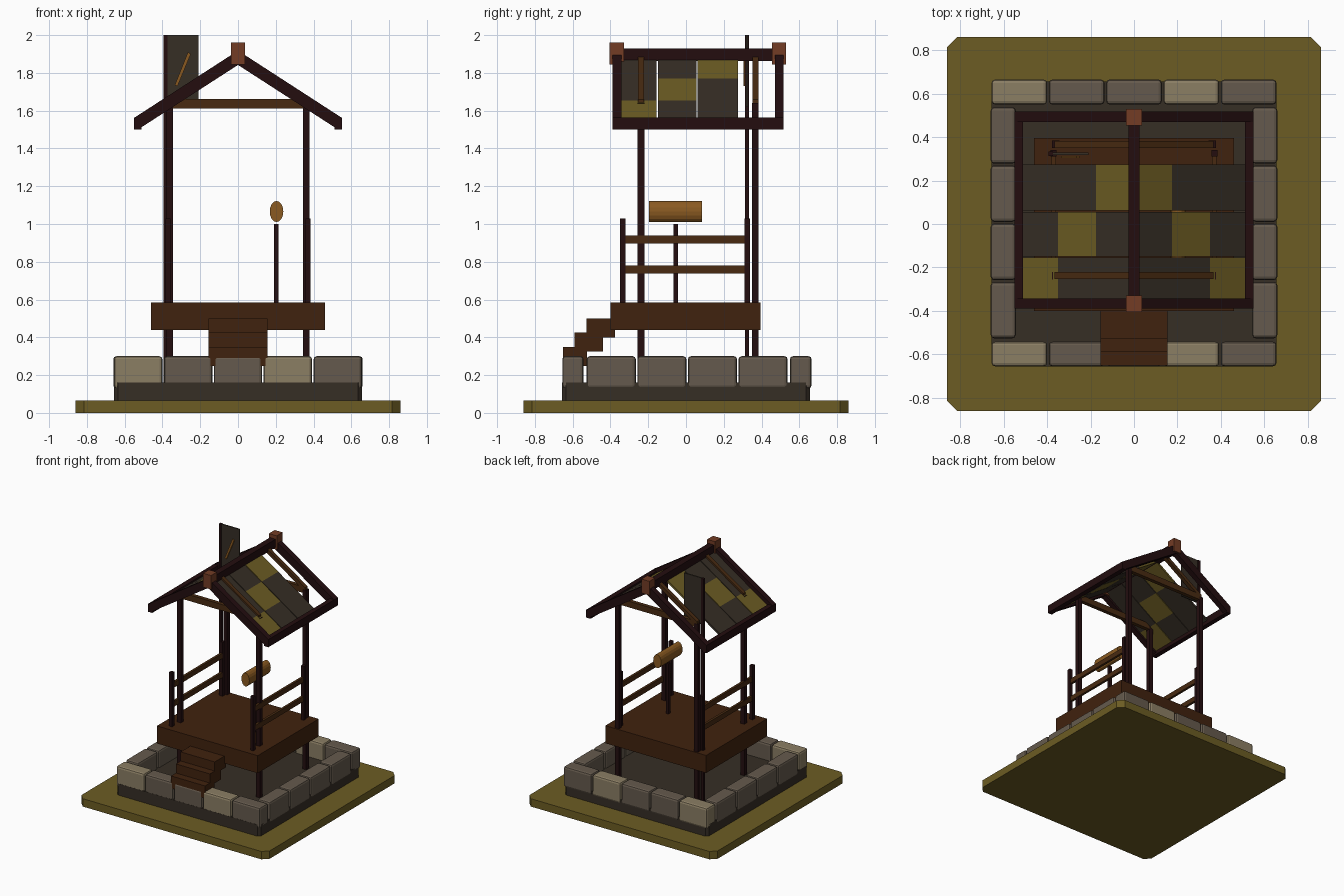
import bpy, bmesh, math
from mathutils import Vector

if "Cube" in bpy.data.objects:
    bpy.data.objects.remove(bpy.data.objects["Cube"])


def material(name, r, g, b):
    m = bpy.data.materials.new(name)
    lin = [((c / 255 + 0.055) / 1.055) ** 2.4 for c in (r, g, b)]
    m.diffuse_color = (*lin, 1)
    m.use_nodes = True
    m.node_tree.nodes["Principled BSDF"].inputs["Base Color"].default_value = m.diffuse_color
    return m


OLIVE = material("moss olive", 108, 92, 35)
DARK = material("dark slate", 54, 46, 37)
LIGHT = material("light stone", 139, 126, 100)
MID = material("mid stone", 101, 90, 77)
PLANK = material("plank brown", 64, 34, 14)
RAIL = material("rail brown", 72, 42, 17)
POST = material("dark timber", 35, 13, 15)
COPPER = material("copper cap", 115, 60, 37)
LOG = material("log orange", 138, 90, 33)


def finish(name, bm, mat, bevel=0):
    bmesh.ops.recalc_face_normals(bm, faces=bm.faces)
    me = bpy.data.meshes.new(name)
    bm.to_mesh(me)
    bm.free()
    me.materials.append(mat)
    ob = bpy.data.objects.new(name, me)
    bpy.context.collection.objects.link(ob)
    if bevel:
        mod = ob.modifiers.new("soft edges", 'BEVEL')
        mod.width, mod.segments = bevel, 2
    return ob


def prism(name, pts, axis, lo, hi, mat):
    """Extrude a 2D outline: axis 'y' takes (x, z) points, axis 'z' takes (x, y)."""
    bm = bmesh.new()
    put = (lambda p, h: (p[0], h, p[1])) if axis == 'y' else (lambda p, h: (p[0], p[1], h))
    a = [bm.verts.new(put(p, lo)) for p in pts]
    b = [bm.verts.new(put(p, hi)) for p in pts]
    bm.faces.new(a)
    bm.faces.new(b)
    for i in range(len(pts)):
        j = (i + 1) % len(pts)
        bm.faces.new((a[i], a[j], b[j], b[i]))
    return finish(name, bm, mat)


def box(name, x, y, z, mat, bevel=0):
    bm = bmesh.new()
    bmesh.ops.create_cube(bm, size=1)
    for v in bm.verts:
        v.co = Vector([(r[0] + r[1]) / 2 + c * (r[1] - r[0]) for r, c in zip((x, y, z), v.co)])
    return finish(name, bm, mat, bevel)


def slab(name, h, c, z0, z1, mat):
    k = h - c
    pts = [(-k, -h), (k, -h), (h, -k), (h, k), (k, h), (-k, h), (-h, k), (-h, -k)]
    return prism(name, pts, 'z', z0, z1, mat)


def sloped(name, x0, x1, ztop, zlow, thick, y0, y1, mat, side):
    """Bar following the roof pitch between two x positions on one side."""
    pts = [(side * x0, ztop), (side * x1, zlow), (side * x1, zlow - thick), (side * x0, ztop - thick)]
    return prism(name, pts, 'y', y0, y1, mat)


# ground and foundation
slab("ground_plate", 0.86, 0.045, 0, 0.065, OLIVE)
slab("foundation", 0.656, 0.02, 0.06, 0.16, DARK)

# stone border
for row, (y0, y1) in {"front": (-0.655, -0.542), "back": (0.55, 0.665)}.items():
    for i in range(5):
        c = (i - 2) * 0.264
        box(f"{row}_stone_{i + 1}", (c - 0.128, c + 0.128), (y0, y1), (0.13, 0.30),
            LIGHT if i in (0, 3) else MID, 0.016)
for s, side in ((-1, "left"), (1, "right")):
    for i in range(4):
        c = 0.408 - i * 0.268
        box(f"{side}_stone_{i + 1}", sorted((s * 0.544, s * 0.66)), (c - 0.13, c + 0.13),
            (0.13, 0.30), MID, 0.016)

# platform and steps
box("platform", (-0.46, 0.46), (-0.40, 0.395), (0.44, 0.585), PLANK)
for i, y1 in enumerate((-0.525, -0.44, -0.375)):
    box(f"step_{i + 1}", (-0.155, 0.155), (-0.652 + i * 0.063, y1),
        (0.248 + i * 0.076, 0.35 + i * 0.075), PLANK)

FRONT_Y, BACK_Y = -0.238, 0.367
for s, side in ((-1, "left"), (1, "right")):
    # roof posts
    for y, end in ((FRONT_Y, "front"), (BACK_Y, "back")):
        box(f"{end}_{side}_post", sorted((s * 0.343, s * 0.378)), (y - 0.018, y + 0.018),
            (0.15, 1.64), POST)
    # railing
    for y, end in ((-0.335, "front"), (0.325, "back")):
        box(f"{end}_{side}_rail_post", sorted((s * 0.357, s * 0.384)), (y - 0.015, y + 0.015),
            (0.58, 1.03), POST)
    for z, level in ((0.76, "lower"), (0.918, "upper")):
        box(f"{side}_{level}_rail", sorted((s * 0.36, s * 0.38)), (-0.33, 0.325),
            (z - 0.021, z + 0.021), RAIL)

    # gable rafters and eave beam
    for y0, y1, end in ((-0.39, -0.342), (0.47, 0.517)) and ((-0.39, -0.342, "front"), (0.47, 0.517, "back")):
        pts = [(0, 1.918), (0.55, 1.562), (0.55, 1.505), (0.53, 1.50), (0, 1.842)]
        prism(f"{end}_{side}_rafter", [(s * x, z) for x, z in pts], 'y', y0, y1, POST)
    box(f"{side}_eave_beam", sorted((s * 0.51, s * 0.55)), (-0.39, 0.517), (1.50, 1.564), POST)

    # inner rafters above the posts
    for y, end in ((FRONT_Y, "front"), (BACK_Y, "back")):
        sloped(f"{end}_{side}_inner_rafter", 0, 0.367, 1.90, 1.66, 0.035,
               y - 0.016, y + 0.016, RAIL, s)

    # roof panels: three strips, one olive tile stepping down each strip
    cuts = (0, 0.175, 0.35, 0.515)
    for r, (y0, y1) in enumerate(((0.062, 0.275), (-0.149, 0.056), (-0.342, -0.155))):
        for k in range(3):
            x0, x1 = cuts[k], cuts[k + 1]
            sloped(f"{side}_roof_tile_{r + 1}_{k + 1}", x0, x1, 1.885 - 0.657 * x0,
                   1.885 - 0.657 * x1, 0.02, y0, y1, OLIVE if k == r else DARK, s)

# tie beams, ridge and ridge caps
for y, end in ((FRONT_Y, "front"), (BACK_Y, "back")):
    box(f"{end}_tie_beam", (-0.36, 0.36), (y - 0.016, y + 0.016), (1.612, 1.662), RAIL)
box("ridge_beam", (-0.026, 0.026), (-0.39, 0.517), (1.862, 1.93), POST)
for y, end in ((-0.366, "front"), (0.492, "back")):
    box(f"{end}_ridge_cap", (-0.036, 0.036), (y - 0.038, y + 0.038), (1.845, 1.96), COPPER)

# banner pole, panel and diagonal stripe
box("banner_pole", (-0.394, -0.372), (0.312, 0.334), (0.15, 2.0), POST)
box("banner_panel", (-0.375, -0.21), (0.317, 0.328), (1.62, 2.0), DARK)
prism("banner_stripe", [(-0.335, 1.735), (-0.32, 1.73), (-0.25, 1.90), (-0.265, 1.91)],
      'y', 0.304, 0.313, LOG)

# hanging log above its stand
box("log_stand", (0.19, 0.214), (-0.067, -0.043), (0.58, 1.0), POST)
log = [(0.204 + 0.036 * math.cos(a), 1.066 + 0.056 * math.sin(a))
       for a in (math.tau * i / 16 for i in range(16))]
prism("log", log, 'y', -0.195, 0.085, LOG)
